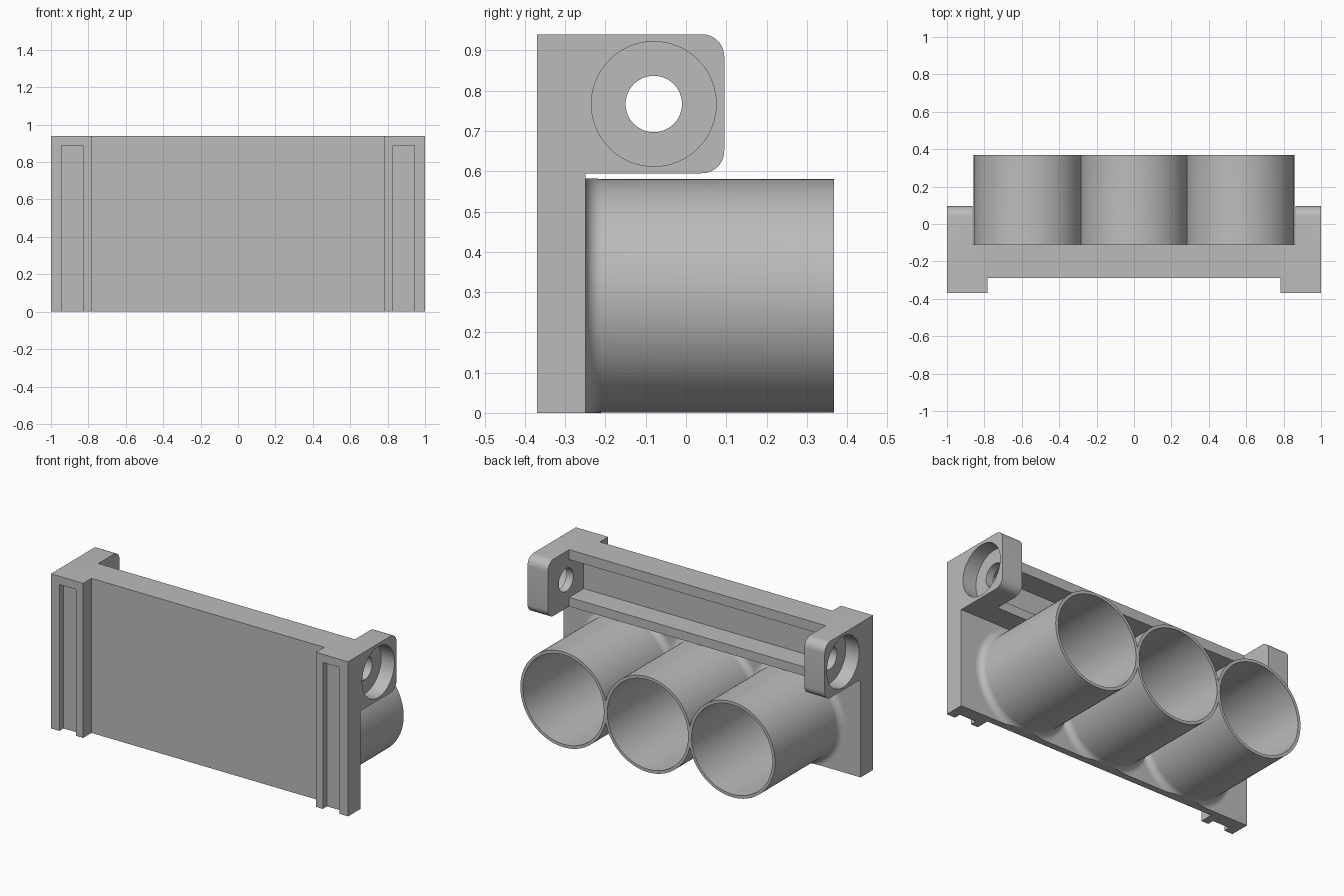
import bpy, bmesh, math
from mathutils import Vector, Matrix

if "Cube" in bpy.data.objects:
    bpy.data.objects.remove(bpy.data.objects["Cube"])

grey = bpy.data.materials.new("plain_grey")
grey.use_nodes = True
colour = (0.5, 0.5, 0.5, 1)
grey.diffuse_color = colour
grey.node_tree.nodes["Principled BSDF"].inputs["Base Color"].default_value = colour


def finish(bm, name):
    bmesh.ops.recalc_face_normals(bm, faces=bm.faces[:])
    mesh = bpy.data.meshes.new(name)
    bm.to_mesh(mesh)
    bm.free()
    mesh.materials.append(grey)
    obj = bpy.data.objects.new(name, mesh)
    bpy.context.collection.objects.link(obj)
    return obj


def activate(obj):
    bpy.ops.object.select_all(action='DESELECT')
    obj.select_set(True)
    bpy.context.view_layer.objects.active = obj


def extrude_x(name, profile, x0, x1):
    """Prism of a (y, z) profile between two x positions."""
    bm = bmesh.new()
    face = bm.faces.new([bm.verts.new((x0, y, z)) for y, z in profile])
    new = bmesh.ops.extrude_face_region(bm, geom=[face])["geom"]
    bmesh.ops.translate(bm, vec=(x1 - x0, 0, 0),
                        verts=[g for g in new if isinstance(g, bmesh.types.BMVert)])
    return finish(bm, name)


def box(name, x0, x1, y0, y1, z0, z1):
    return extrude_x(name, [(y0, z0), (y1, z0), (y1, z1), (y0, z1)], x0, x1)


def disc(name, y, z, r, x0, x1, n=64):
    pts = [(y + r * math.cos(i * math.tau / n), z + r * math.sin(i * math.tau / n))
           for i in range(n)]
    return extrude_x(name, pts, x0, x1)


def arc(cy, cz, r, a0, a1, n=8):
    return [(cy + r * math.cos(math.radians(a0 + (a1 - a0) * i / n)),
             cz + r * math.sin(math.radians(a0 + (a1 - a0) * i / n)))
            for i in range(n + 1)]


def combine(target, tool, operation):
    mod = target.modifiers.new("combine", 'BOOLEAN')
    mod.operation, mod.object, mod.solver = operation, tool, 'EXACT'
    activate(target)
    bpy.ops.object.modifier_apply(modifier=mod.name)
    bpy.data.objects.remove(tool)


FRONT, PANEL, WALL, LIP, EAR = -0.37, -0.29, -0.25, -0.11, 0.095
TOP, EAR_Z, EAR_X = 0.94, 0.595, 0.863

# Thin back panel with the rod channel between two ledges
body = extrude_x("mounting_panel", [
    (PANEL, 0), (WALL, 0), (WALL, EAR_Z), (LIP, EAR_Z), (LIP, 0.65),
    (WALL, 0.65), (WALL, 0.88), (LIP, 0.88), (LIP, TOP), (PANEL, TOP)],
    -EAR_X, EAR_X)

# End blocks with rounded ears, and the front rails
R = 0.055
ear = ([(FRONT, 0), (WALL, 0), (WALL, EAR_Z)]
       + arc(EAR - R, EAR_Z + R, R, -90, 0)
       + arc(EAR - R, TOP - R, R, 0, 90) + [(FRONT, TOP)])
for s in (-1, 1):
    combine(body, extrude_x("end_block", ear, s * EAR_X, s), 'UNION')
    combine(body, box("rail", s * 0.783, s * EAR_X, FRONT, PANEL, 0, TOP), 'UNION')

# Rail slots, rod holes and counterbores
for s in (-1, 1):
    combine(body, box("slot", s * 0.83, s * 0.943, FRONT - 0.1, FRONT + 0.04,
                      -0.1, 0.89), 'DIFFERENCE')
    combine(body, disc("hole", -0.08, 0.767, 0.07, s * 0.8, s * 1.1), 'DIFFERENCE')
    combine(body, disc("counterbore", -0.08, 0.767, 0.155, s * 0.91, s * 1.1),
            'DIFFERENCE')

# Clean the joints between the merged blocks
bm = bmesh.new()
bm.from_mesh(body.data)
bmesh.ops.remove_doubles(bm, verts=bm.verts[:], dist=1e-5)
bmesh.ops.dissolve_limit(bm, angle_limit=0.01, verts=bm.verts[:], edges=bm.edges[:])
bm.to_mesh(body.data)
bm.free()
activate(body)
bpy.ops.object.shade_smooth_by_angle(angle=math.radians(30))

# Three open tubes with a fillet at the root
RO, RI, END, STEP, FILLET = 0.29, 0.272, 0.368, 0.567, 0.04
section = ([(RI, WALL - 0.01), (RI, END), (RO, END)]
           + arc(RO + FILLET, WALL + FILLET, FILLET, 180, 270)
           + [(RO + FILLET, WALL - 0.01)])


def clip(bm, point, normal):
    bmesh.ops.bisect_plane(bm, geom=bm.verts[:] + bm.edges[:] + bm.faces[:],
                           plane_co=point, plane_no=normal, clear_outer=True)
    rim = [e for e in bm.edges if e.is_boundary]
    if rim:
        bmesh.ops.holes_fill(bm, edges=rim, sides=0)


for i, name in ((-1, "right_tube"), (0, "middle_tube"), (1, "left_tube")):
    bm = bmesh.new()
    centre = Vector((i * STEP, 0, RO + 0.0005))
    verts = [bm.verts.new(centre + Vector((r, y, 0))) for r, y in section]
    edges = [bm.edges.new((a, b)) for a, b in zip(verts, verts[1:] + verts[:1])]
    bmesh.ops.spin(bm, geom=verts + edges, cent=centre, axis=(0, 1, 0),
                   angle=math.tau, steps=96, use_duplicate=False)
    bmesh.ops.remove_doubles(bm, verts=bm.verts[:], dist=1e-5)
    # Trim the root to the panel edge, the ledge and the neighbouring tubes
    clip(bm, (0, 0, 0), (0, 0, -1))
    clip(bm, (0, 0, 0.582), (0, 0, 1))
    for s in (-1, 1):
        if abs(i + s) <= 1:
            clip(bm, ((i + s / 2) * STEP, 0, 0), (s, 0, 0))
    tube = finish(bm, name)
    activate(tube)
    bpy.ops.object.shade_smooth_by_angle(angle=math.radians(30))
